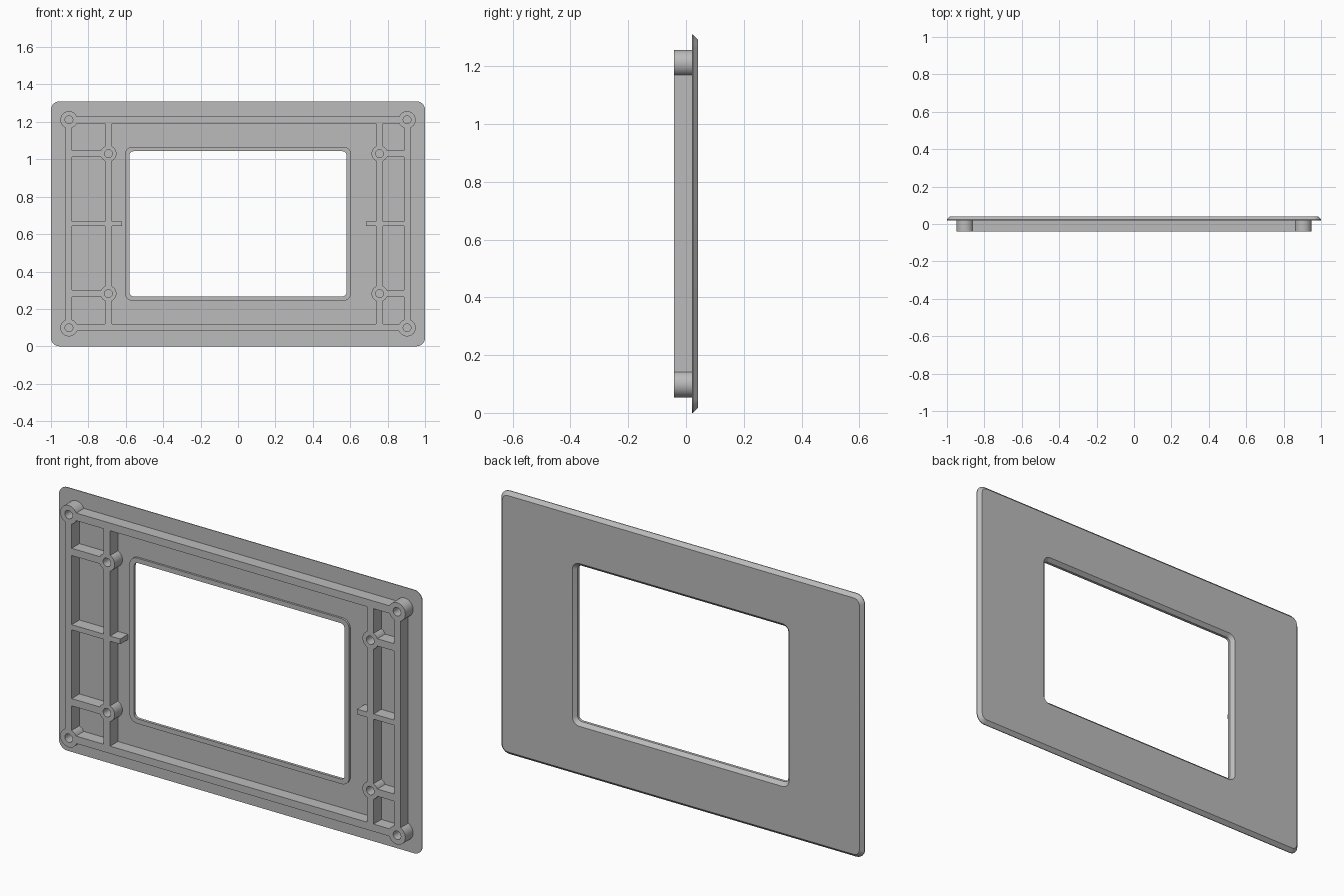
import bpy, bmesh, math
from mathutils import Matrix

if "Cube" in bpy.data.objects:
    bpy.data.objects.remove(bpy.data.objects["Cube"])

grey = bpy.data.materials.new("mid grey")
grey.use_nodes = True
colour = (0.5, 0.5, 0.5, 1)
grey.diffuse_color = colour
grey.node_tree.nodes["Principled BSDF"].inputs["Base Color"].default_value = colour

FRONT, SEAT, BACK = -0.041, 0.02, 0.041   # rib tips, plate front, plate back
MID_Z = 0.655


def finish(name, bm):
    bmesh.ops.recalc_face_normals(bm, faces=bm.faces)
    mesh = bpy.data.meshes.new(name)
    bm.to_mesh(mesh)
    bm.free()
    mesh.materials.append(grey)
    obj = bpy.data.objects.new(name, mesh)
    bpy.context.collection.objects.link(obj)
    return obj


def activate(obj):
    bpy.ops.object.select_all(action='DESELECT')
    obj.select_set(True)
    bpy.context.view_layer.objects.active = obj


def smooth(obj):
    activate(obj)
    bpy.ops.object.shade_smooth_by_angle(angle=math.radians(30))


def rounded_rect(half_w, half_h, r, steps=6):
    pts = []
    for k, (sx, sz) in enumerate([(1, 1), (-1, 1), (-1, -1), (1, -1)]):
        for i in range(steps + 1):
            a = (k + i / steps) * math.pi / 2
            pts.append((sx * (half_w - r) + r * math.cos(a),
                        MID_Z + sz * (half_h - r) + r * math.sin(a)))
    return pts


def circle(x, z, r, n=32):
    return [(x + r * math.cos(2 * math.pi * i / n),
             z + r * math.sin(2 * math.pi * i / n)) for i in range(n)]


def closed_loft(name, sections):
    """Skin a closed loop of (outline, y) sections into a ring-shaped solid."""
    bm = bmesh.new()
    rings = [[bm.verts.new((x, y, z)) for x, z in pts] for pts, y in sections]
    for a, b in zip(rings, rings[1:] + rings[:1]):
        for i in range(len(a)):
            j = (i + 1) % len(a)
            bm.faces.new((a[i], a[j], b[j], b[i]))
    obj = finish(name, bm)
    smooth(obj)
    return obj


# Face plate: bevelled rim, bevelled window and a low lip around the window
outer = rounded_rect(1, MID_Z, 0.045)
window = rounded_rect(0.58, 0.388, 0.022)
lip = rounded_rect(0.605, 0.412, 0.042)
closed_loft("face_plate", [
    (outer, SEAT), (outer, 0.024),
    (rounded_rect(0.983, MID_Z - 0.017, 0.03), BACK),
    (rounded_rect(0.597, 0.405, 0.038), BACK),
    (window, 0.024), (window, 0.01), (lip, 0.01), (lip, SEAT)])

# Screw bosses
LEFT_X, RIGHT_X = -0.693, 0.757
bosses = [(x, z, 0.046) for x in (-0.904, 0.904) for z in (0.099, 1.211)]
bosses += [(x, z, 0.043) for x in (LEFT_X, RIGHT_X) for z in (0.282, 1.03)]
for n, (x, z, r) in enumerate(bosses):
    tube, bore = circle(x, z, r), circle(x, z, 0.021)
    closed_loft(f"screw_boss_{n + 1}",
                [(tube, FRONT), (tube, SEAT), (bore, SEAT), (bore, FRONT)])

# Helper that clears the ribs out of the bosses
bm = bmesh.new()
for x, z, r in bosses:
    bmesh.ops.create_cone(bm, cap_ends=True, segments=32, radius1=r, radius2=r, depth=0.2,
                          matrix=Matrix.Translation((x, 0, z)) @ Matrix.Rotation(math.pi / 2, 4, 'X'))
cutter = finish("boss_cutter", bm)
cutter.hide_render = True


def rib(name, x0, x1, z0, z1):
    bm = bmesh.new()
    size = Matrix.Diagonal((x1 - x0, SEAT - FRONT, z1 - z0, 1))
    centre = Matrix.Translation(((x0 + x1) / 2, (SEAT + FRONT) / 2, (z0 + z1) / 2))
    bmesh.ops.create_cube(bm, size=1, matrix=centre @ size)
    obj = finish(name, bm)
    cut = obj.modifiers.new("boss_clearance", 'BOOLEAN')
    cut.operation, cut.solver, cut.object = 'DIFFERENCE', 'EXACT', cutter
    activate(obj)
    bpy.ops.object.modifier_apply(modifier=cut.name)
    smooth(obj)


# Outer rib frame
EDGE, HALF = 0.905, 0.018
IN = EDGE - HALF
rib("bottom_rib", -IN, IN, 0.083, 0.12)
rib("top_rib", -IN, IN, 1.192, 1.23)
for side, s in (("left", 1), ("right", -1)):
    rib(f"{side}_edge_rib", s * EDGE - HALF, s * EDGE + HALF, 0.083, 1.23)

# Inner uprights, cross ribs and the small tabs pointing at the window
for side, s, x in (("left", 1, RIGHT_X), ("right", -1, LEFT_X)):
    rib(f"{side}_upright", x - HALF, x + HALF, 0.12, 1.192)
    a, b = sorted((s * IN, x + s * HALF))
    for level, z, h in (("lower", 0.282, HALF), ("middle", MID_Z, 0.013), ("upper", 1.03, HALF)):
        rib(f"{side}_{level}_cross_rib", a, b, z - h, z + h)
    a, b = sorted((x - s * HALF, x - s * 0.073))
    rib(f"{side}_tab", a, b, MID_Z - 0.013, MID_Z + 0.013)

bpy.data.objects.remove(cutter)
